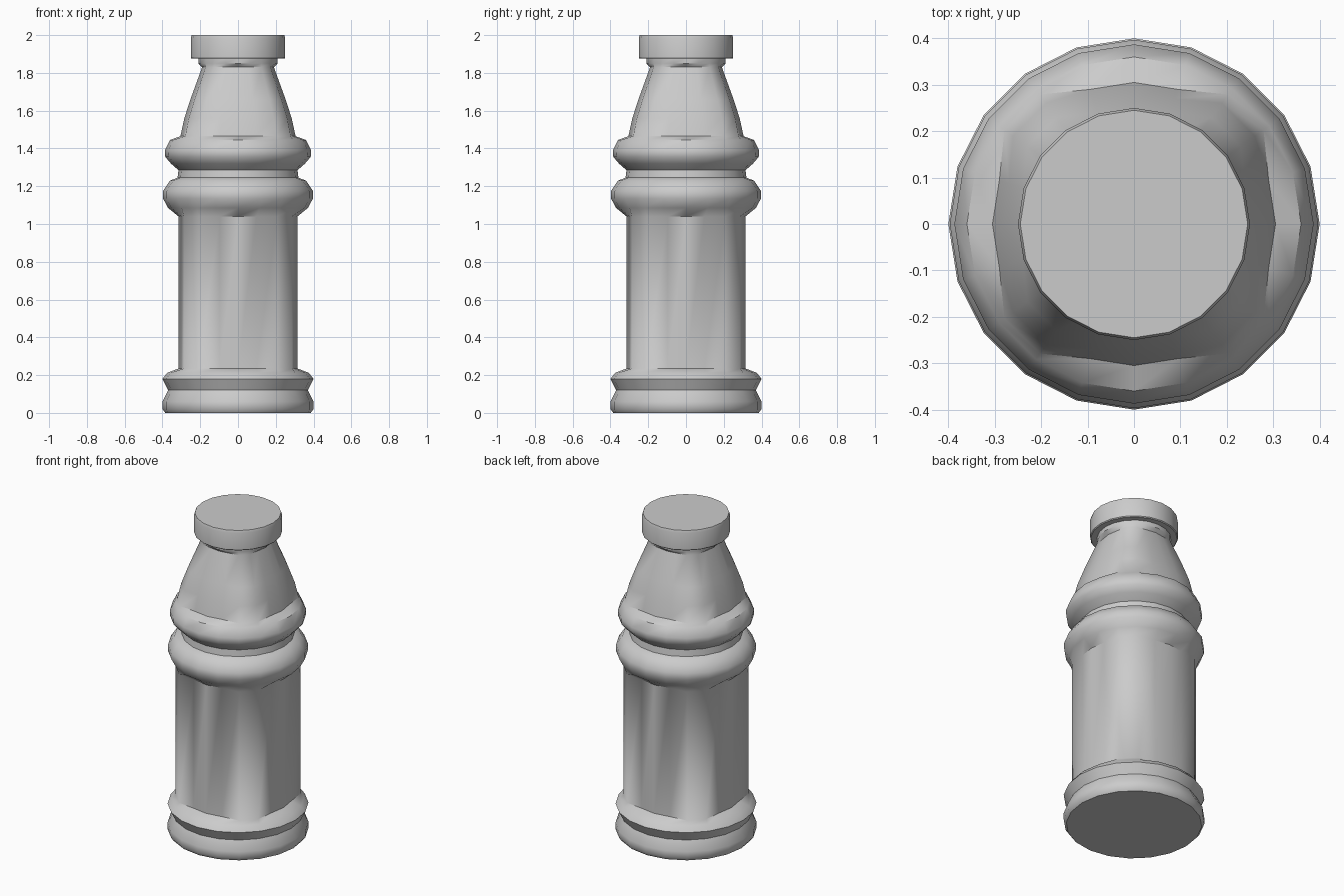
import bpy, bmesh
from math import cos, sin, pi

if "Cube" in bpy.data.objects:
    bpy.data.objects.remove(bpy.data.objects["Cube"])

SIDES = 20


def lathe(name, rows):
    """Rows are (z, panel radius, rib radius); ribs are two columns on each diagonal."""
    bm = bmesh.new()
    rings = []
    for z, panel, rib in rows:
        ring = []
        for i in range(SIDES):
            r = rib if i % 5 in (2, 3) else panel
            a = 2 * pi * i / SIDES
            ring.append(bm.verts.new((r * cos(a), r * sin(a), z)))
        rings.append(ring)
    for lo, hi in zip(rings, rings[1:]):
        for i in range(SIDES):
            j = (i + 1) % SIDES
            bm.faces.new((lo[i], lo[j], hi[j], hi[i]))
    bm.faces.new(rings[0][::-1])
    bm.faces.new(rings[-1])
    mesh = bpy.data.meshes.new(name)
    bm.to_mesh(mesh)
    bm.free()
    obj = bpy.data.objects.new(name, mesh)
    bpy.context.collection.objects.link(obj)
    bpy.ops.object.select_all(action='DESELECT')
    obj.select_set(True)
    bpy.context.view_layer.objects.active = obj
    bpy.ops.object.shade_smooth_by_angle(angle=0.75)
    return obj


def rounds(*points):
    return [(z, r, r) for z, r in points]


# Foot with two rounded ridges
foot = rounds((0, .385), (.02, .4), (.06, .4), (.12, .37), (.18, .4), (.212, .375))
# Grip with four recessed panels between diagonal ribs
grip = [(.235, .315, .354), (1.04, .315, .354)]
# Two bulging rings with a groove between
bulges = rounds((1.085, .37), (1.135, .397), (1.175, .397), (1.23, .36),
                (1.245, .32), (1.285, .315), (1.32, .355), (1.355, .385),
                (1.39, .387), (1.445, .36))
# Tapered shoulder with the same panels, then neck collar
shoulder = [(1.465, .305, .345), (1.56, .284, .322), (1.66, .252, .284),
            (1.83, .19, .212)]
neck = rounds((1.85, .21), (1.88, .21))
lathe("bottle_body", foot + grip + bulges + shoulder + neck)

# Screw cap
lathe("cap", rounds((1.875, .245), (1.88, .25), (1.985, .25), (2.0, .245)))
